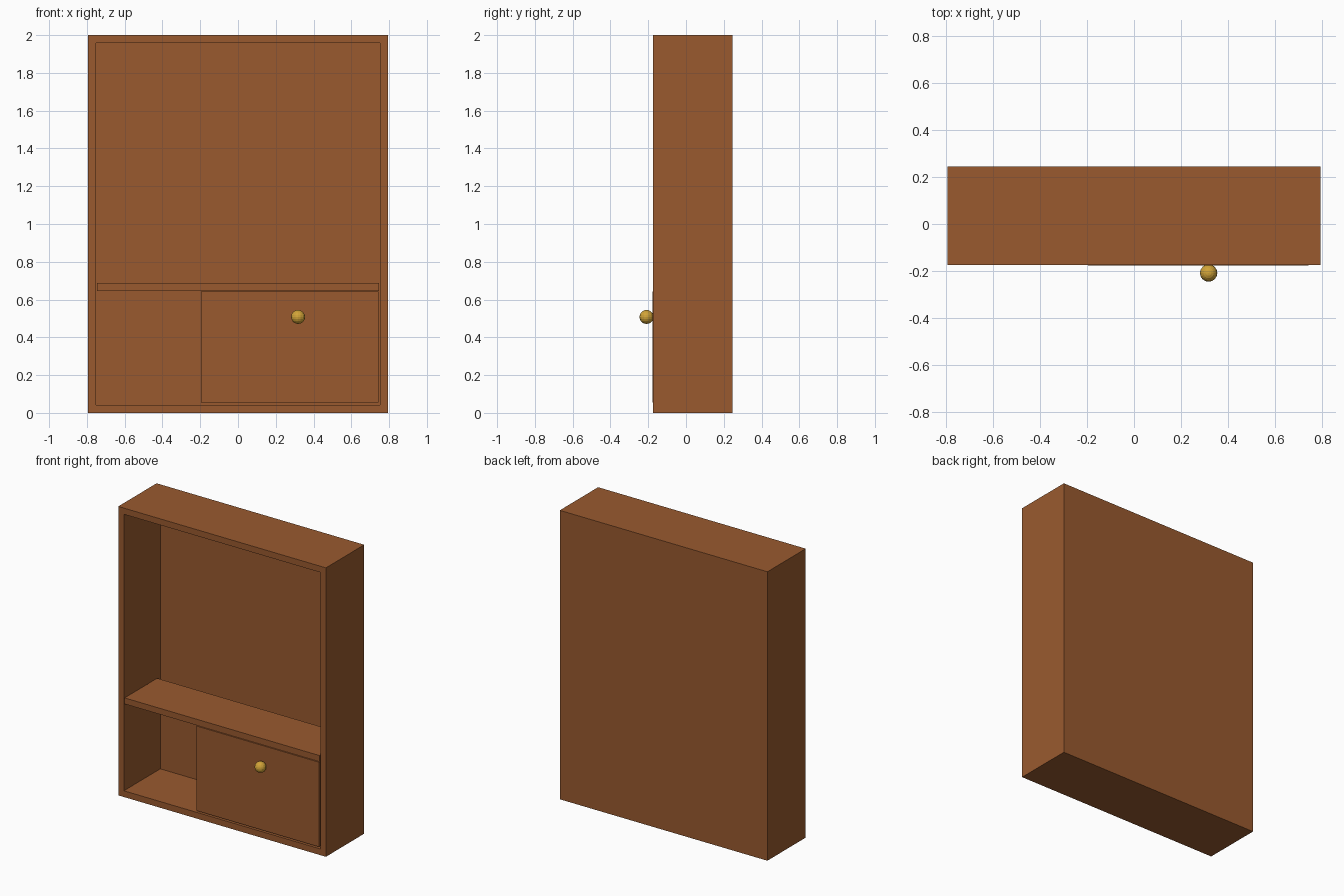
import bpy, bmesh
from mathutils import Vector

if "Cube" in bpy.data.objects:
    bpy.data.objects.remove(bpy.data.objects["Cube"])


def material(name, rgb):
    m = bpy.data.materials.new(name)
    m.diffuse_color = (*rgb, 1.0)
    m.use_nodes = True
    m.node_tree.nodes["Principled BSDF"].inputs["Base Color"].default_value = m.diffuse_color
    return m


WOOD = material("brown_wood", (0.32, 0.102, 0.028))
BRASS = material("brass", (0.64, 0.37, 0.04))


def finish(name, bm, mat):
    bmesh.ops.recalc_face_normals(bm, faces=bm.faces[:])
    mesh = bpy.data.meshes.new(name)
    bm.to_mesh(mesh)
    bm.free()
    mesh.materials.append(mat)
    ob = bpy.data.objects.new(name, mesh)
    bpy.context.collection.objects.link(ob)
    return ob


def box_bm(lo, hi):
    bm = bmesh.new()
    bmesh.ops.create_cube(bm, size=1.0)
    lo, hi = Vector(lo), Vector(hi)
    for v in bm.verts:
        v.co = Vector([(lo[i] + hi[i]) / 2 + v.co[i] * (hi[i] - lo[i]) for i in range(3)])
    bm.normal_update()
    return bm


FRONT, BACK, HALF = -0.174, 0.245, 0.795
WALL, INNER_BACK = 0.043, 0.224

# cabinet case: a box whose front face is inset and pushed back
bm = box_bm((-HALF, FRONT, 0), (HALF, BACK, 2))
face = min(bm.faces, key=lambda f: f.calc_center_median().y)
bmesh.ops.inset_region(bm, faces=[face], thickness=WALL, use_even_offset=True)
inner = bmesh.ops.extrude_face_region(bm, geom=[face])
for v in (g for g in inner["geom"] if isinstance(g, bmesh.types.BMVert)):
    v.co.y = INNER_BACK
if face.is_valid:
    bmesh.ops.delete(bm, geom=[face], context="FACES_ONLY")
finish("cabinet_case", bm, WOOD)

# shelf between the upper and lower compartments
finish("shelf", box_bm((-0.747, -0.173, 0.645), (0.746, 0.183, 0.687)), WOOD)

# door covering the right part of the lower compartment
finish("door", box_bm((-0.195, -0.177, 0.056), (0.744, -0.137, 0.642)), WOOD)

# round door knob
bm = bmesh.new()
bmesh.ops.create_uvsphere(bm, u_segments=16, v_segments=10, radius=0.037)
bmesh.ops.translate(bm, verts=bm.verts[:], vec=(0.318, -0.209, 0.508))
finish("door_knob", bm, BRASS)
